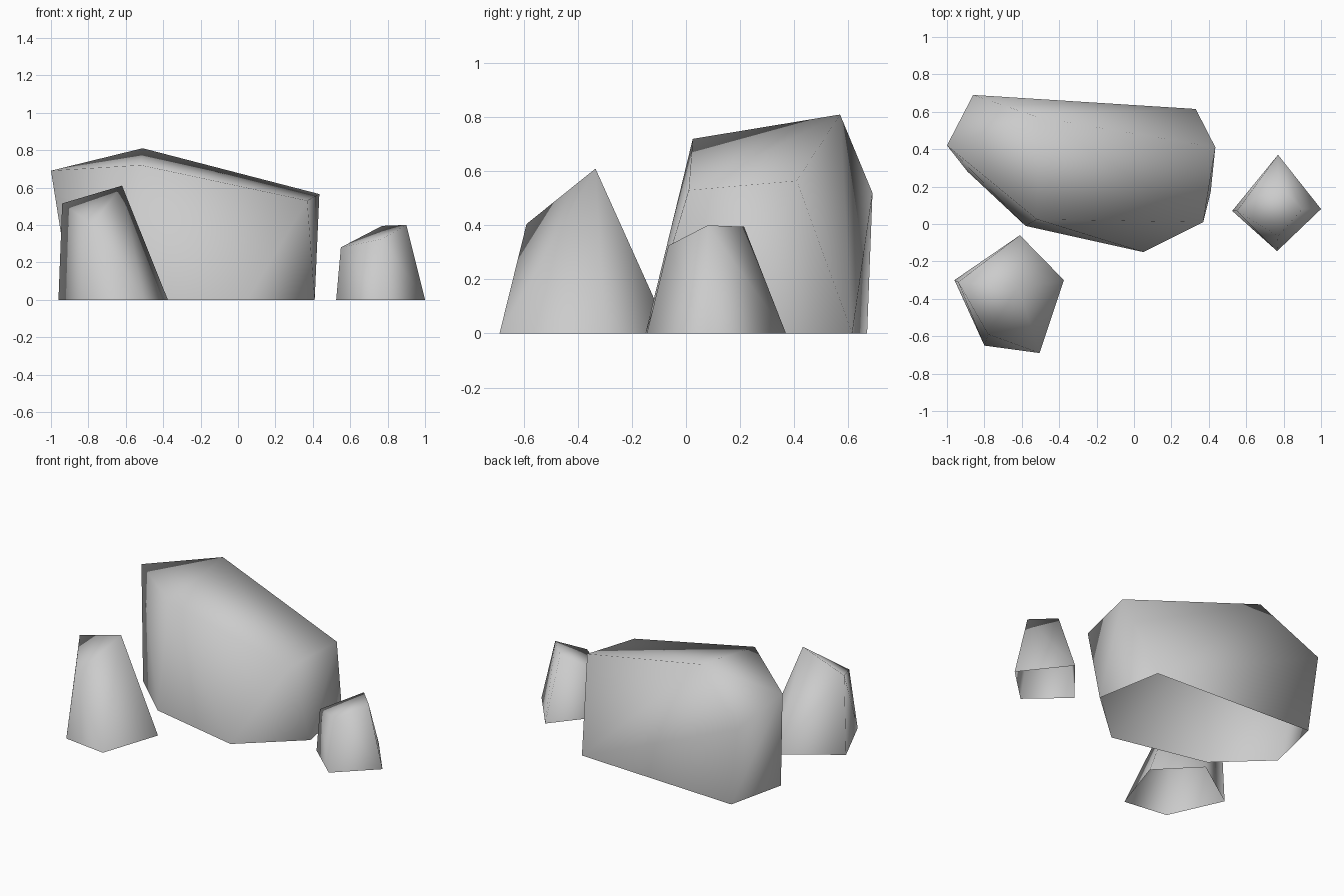
import bpy
import bmesh

cube = bpy.data.objects.get("Cube")
if cube:
    bpy.data.objects.remove(cube, do_unlink=True)

# Single stone colour
stone = bpy.data.materials.new("stone_grey")
stone.use_nodes = True
grey = (0.6, 0.6, 0.6, 1.0)
stone.diffuse_color = grey
bsdf = stone.node_tree.nodes["Principled BSDF"]
bsdf.inputs["Base Color"].default_value = grey
bsdf.inputs["Roughness"].default_value = 0.9


def make_rock(name, footprint, crown):
    """Wrap a smooth-shaded stone shell, open underneath, around its corners."""
    bm = bmesh.new()
    for x, y in footprint:
        bm.verts.new((x, y, 0))
    for corner in crown:
        bm.verts.new(corner)
    bmesh.ops.convex_hull(bm, input=bm.verts)
    bmesh.ops.recalc_face_normals(bm, faces=bm.faces)
    # Open the underside
    base = [f for f in bm.faces if all(v.co.z < 0.001 for v in f.verts)]
    bmesh.ops.delete(bm, geom=base, context="FACES")
    for face in bm.faces:
        face.smooth = True
    mesh = bpy.data.meshes.new(name)
    bm.to_mesh(mesh)
    bm.free()
    mesh.materials.append(stone)
    rock = bpy.data.objects.new(name, mesh)
    bpy.context.collection.objects.link(rock)


# Large boulder with a sloping top
make_rock(
    "large_boulder",
    footprint=[(0.05, -0.15), (0.41, 0.17), (0.33, 0.615),
               (-0.80, 0.67), (-0.89, 0.28), (-0.58, -0.01)],
    crown=[(0.37, 0.01, 0.53), (0.435, 0.41, 0.565), (-0.51, 0.57, 0.81),
           (-0.86, 0.69, 0.52), (-1.0, 0.42, 0.69), (-0.52, 0.025, 0.72)],
)

# Five-sided pointed stone
make_rock(
    "pointed_stone",
    footprint=[(-0.96, -0.30), (-0.80, -0.65), (-0.505, -0.69),
               (-0.375, -0.30), (-0.61, -0.06)],
    crown=[(-0.62, -0.335, 0.61), (-0.94, -0.31, 0.515), (-0.78, -0.59, 0.405)],
)

# Small four-sided stone
make_rock(
    "small_stone",
    footprint=[(0.525, 0.07), (0.765, -0.145), (1.0, 0.08), (0.77, 0.37)],
    crown=[(0.55, 0.07, 0.28), (0.77, -0.065, 0.325),
           (0.90, 0.08, 0.40), (0.77, 0.215, 0.395)],
)
